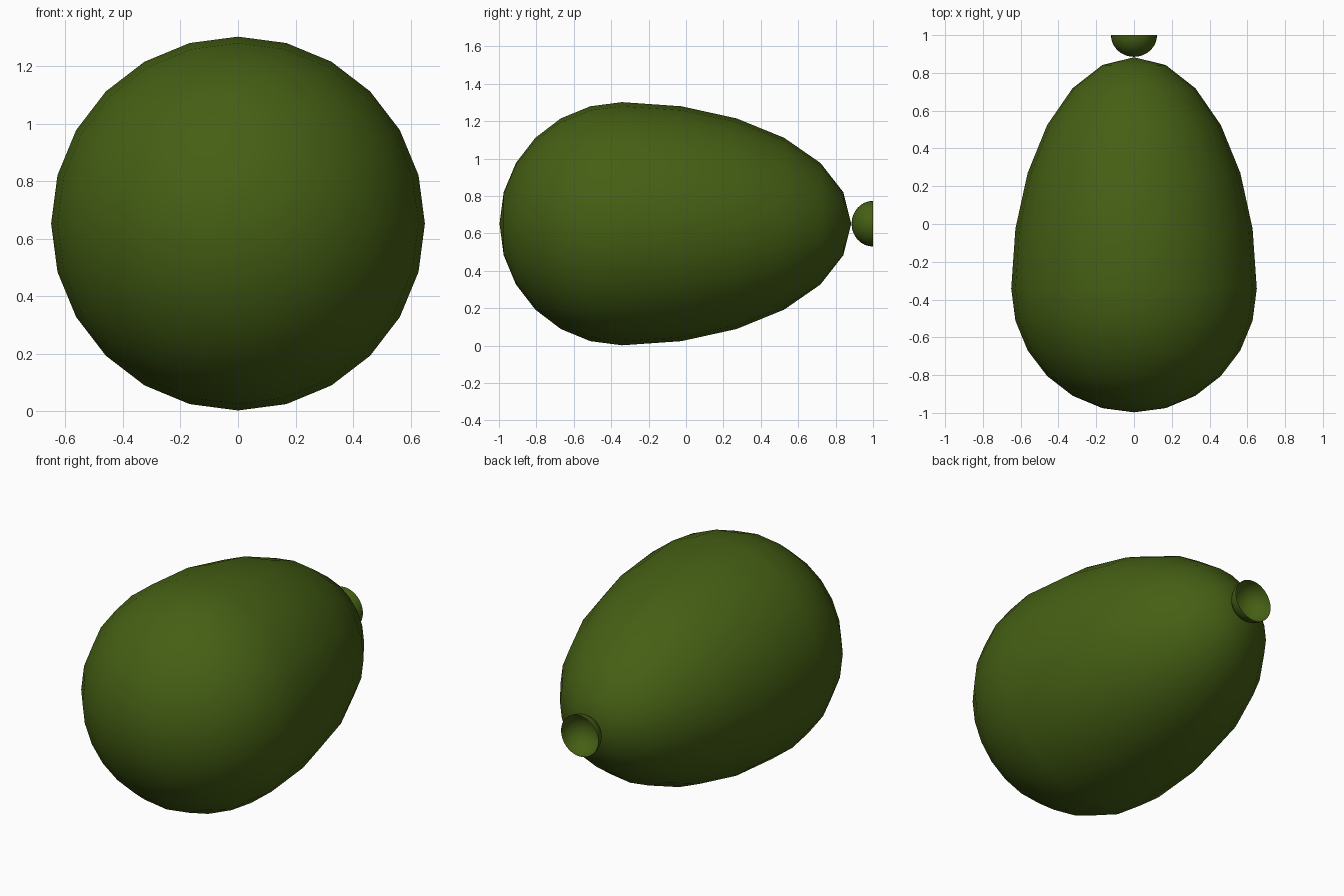
import bpy, bmesh
from math import sin, cos, pi

if "Cube" in bpy.data.objects:
    bpy.data.objects.remove(bpy.data.objects["Cube"])

CENTRE_Z = 0.652

green = bpy.data.materials.new("dark_green")
green.diffuse_color = (0.06, 0.115, 0.007, 1)
green.use_nodes = True
green.node_tree.nodes["Principled BSDF"].inputs["Base Color"].default_value = green.diffuse_color


def lathe(name, profile, segments):
    """Revolve (radius, y) points around the y axis at CENTRE_Z."""
    bm = bmesh.new()
    rings = []
    for r, y in profile:
        if r < 1e-5:
            rings.append([bm.verts.new((0, y, CENTRE_Z))] * segments)
        else:
            rings.append([bm.verts.new((r * sin(2 * pi * i / segments), y,
                                        CENTRE_Z + r * cos(2 * pi * i / segments)))
                          for i in range(segments)])
    for a, b in zip(rings, rings[1:]):
        for i in range(segments):
            j = (i + 1) % segments
            corners = list(dict.fromkeys((a[i], a[j], b[j], b[i])))
            bm.faces.new(corners).smooth = True
    bmesh.ops.recalc_face_normals(bm, faces=bm.faces)
    mesh = bpy.data.meshes.new(name)
    bm.to_mesh(mesh)
    bm.free()
    mesh.materials.append(green)
    obj = bpy.data.objects.new(name, mesh)
    bpy.context.collection.objects.link(obj)
    return obj


# Egg-shaped body: blunt half at the front, long half at the back
body = []
for k in range(13):
    a = pi * k / 12
    length = 0.655 if k <= 6 else 1.225
    body.append((0.65 * sin(a), -0.342 - length * cos(a)))
lathe("fruit_body", body, 24)

# Open half-sphere cup at the narrow end
cup = [(0.122 * sin(pi / 2 * k / 8), 1.0 - 0.115 * cos(pi / 2 * k / 8)) for k in range(9)]
lathe("stem_cup", cup, 32)
